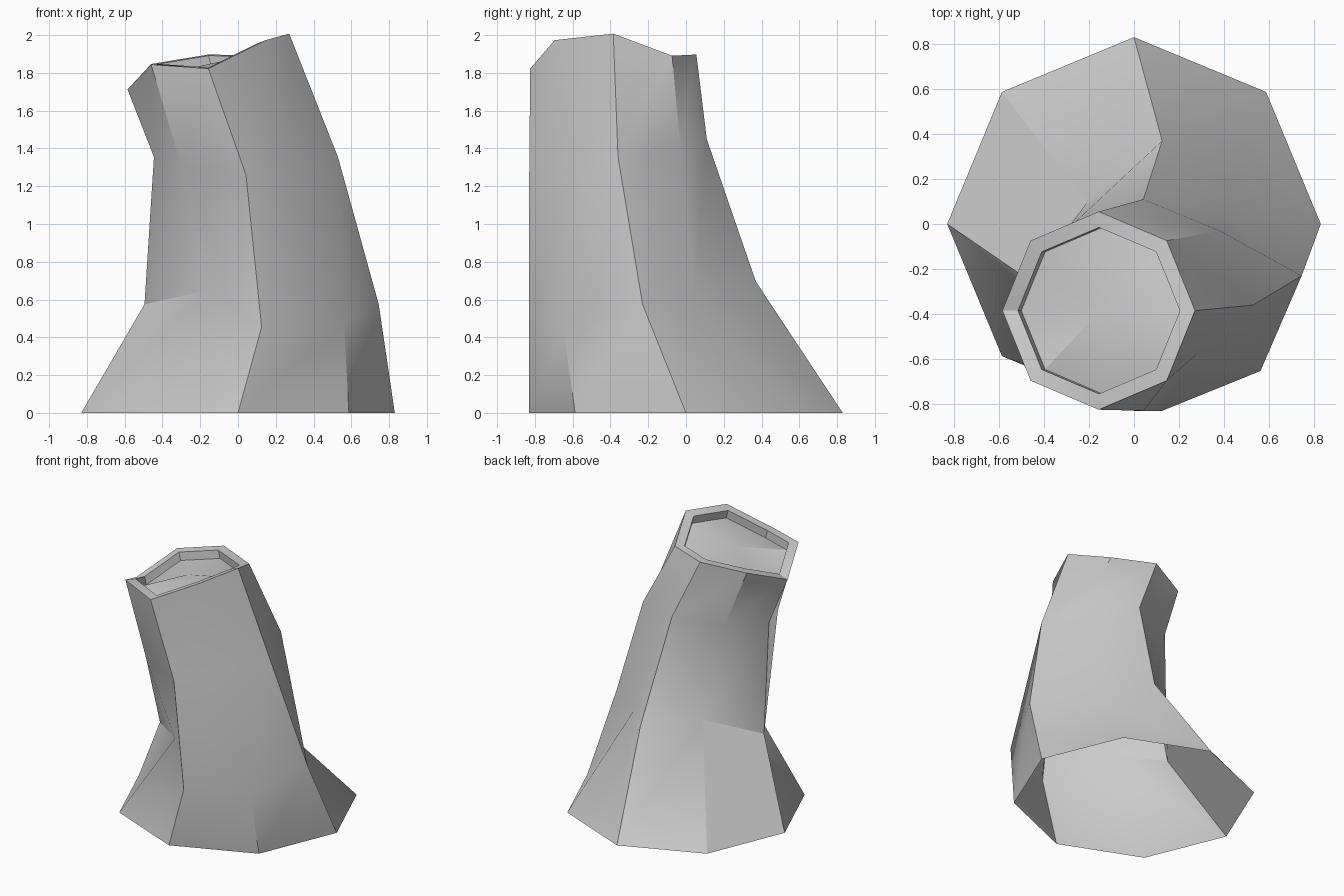
import bpy, bmesh
from math import cos, sin, pi, radians
from mathutils import Vector

cube = bpy.data.objects.get("Cube")
if cube:
    bpy.data.objects.remove(cube)

# One plain stone colour
stone = bpy.data.materials.new("grey_stone")
stone.use_nodes = True
stone.diffuse_color = (0.6, 0.6, 0.6, 1)
stone.node_tree.nodes["Principled BSDF"].inputs["Base Color"].default_value = stone.diffuse_color


def ring(centre, radii, tilt, bulge, lift):
    """Tilted eight-sided ring; bulge and lift shape its four diagonal corners."""
    centre = Vector(centre)
    points = []
    for i in range(8):
        angle = i * pi / 4
        reach = bulge[i // 2] * cos(pi / 4) if i % 2 else 1
        x, y = reach * radii[0] * cos(angle), reach * radii[1] * sin(angle)
        z = x * tilt[0] + y * tilt[1] + (lift[i // 2] if i % 2 else 0)
        points.append(centre + Vector((x, y, z)))
    return points


flat, full = (0, 0, 0, 0), (1.414,) * 4

# Cross-sections from the foot to the mouth
foot = ring((0, 0, 0), (0.83, 0.83), (0, 0), full, flat)
lower = ring((0.125, -0.23, 0.575), (0.62, 0.6), (0, 0.2),
             (0.92, 1.08, 0.95, 1.41), (-0.02, 0.09, 0.13, -0.02))
upper = ring((0.042, -0.36, 1.355), (0.487, 0.47), (0, 0.2), (1.4, 1.41, 1.38, 0.95), flat)
top = ring((-0.157, -0.385, 1.86), (0.428, 0.44), (0.345, 0.085), full, (-0.1, 0.065, 0.115, 0.035))

# Rim lip and the shallow recess below it
middle = Vector((-0.15, -0.385, 1.86))
lip = [middle.lerp(p, 0.84) for p in top]
recess = [p + Vector((0.015, 0, -0.06)) for p in lip]

bm = bmesh.new()
loops = [[bm.verts.new(p) for p in pts] for pts in (foot, lower, upper, top, lip, recess)]
for level, (low, high) in enumerate(zip(loops, loops[1:])):
    for i in range(8):
        j = (i + 1) % 8
        corners = [low[i], low[j], high[j], high[i]]
        if level == 0 and i == 1:
            # Fold this foot panel along its other diagonal
            corners = corners[1:] + corners[:1]
        bm.faces.new(corners)

# Recess floor as a fan around its centre
hub = bm.verts.new(middle - Vector((0, 0, 0.012)))
for i in range(8):
    bm.faces.new((loops[-1][i], loops[-1][(i + 1) % 8], hub))

mesh = bpy.data.meshes.new("leaning_chimney")
bm.to_mesh(mesh)
bm.free()
mesh.materials.append(stone)
chimney = bpy.data.objects.new("leaning_chimney", mesh)
bpy.context.collection.objects.link(chimney)

# Smooth shading that keeps the hard corners
bpy.context.view_layer.objects.active = chimney
chimney.select_set(True)
bpy.ops.object.shade_smooth_by_angle(angle=radians(30))
